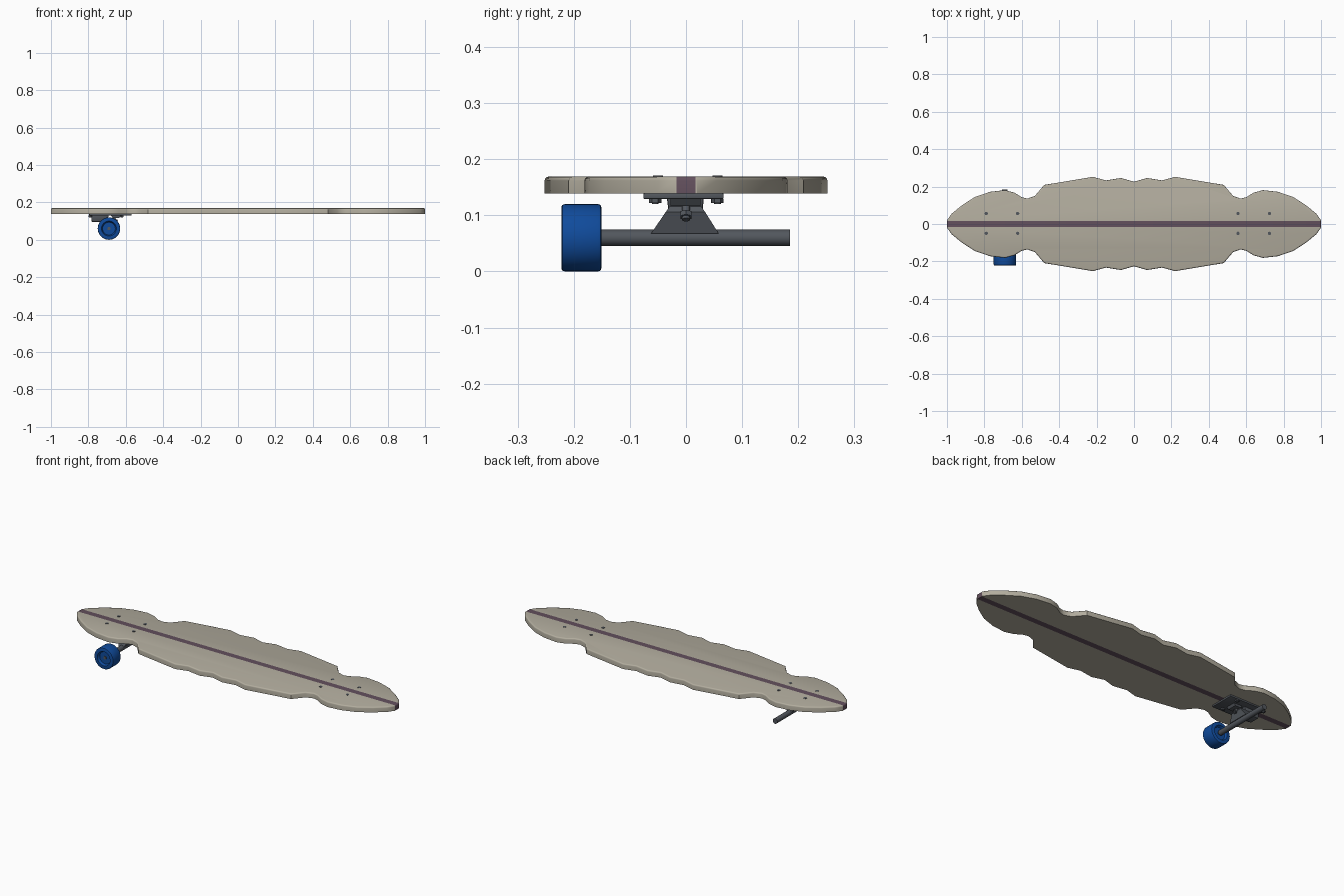
import bpy, bmesh, math
from mathutils import Vector, Matrix

if "Cube" in bpy.data.objects:
    bpy.data.objects.remove(bpy.data.objects["Cube"])


def material(name, rgb):
    m = bpy.data.materials.new(name)
    m.diffuse_color = (*rgb, 1)
    m.use_nodes = True
    m.node_tree.nodes["Principled BSDF"].inputs["Base Color"].default_value = m.diffuse_color
    return m


WOOD = material("pale_wood", (0.45, 0.42, 0.345))
STRIPE = material("plum_stripe", (0.125, 0.08, 0.11))
METAL = material("grey_metal", (0.085, 0.095, 0.11))
BLUE = material("blue_urethane", (0.005, 0.07, 0.33))


def finish(name, bm, *mats):
    bmesh.ops.recalc_face_normals(bm, faces=bm.faces[:])
    me = bpy.data.meshes.new(name)
    bm.to_mesh(me)
    bm.free()
    ob = bpy.data.objects.new(name, me)
    bpy.context.collection.objects.link(ob)
    for m in mats:
        me.materials.append(m)
    bpy.ops.object.select_all(action='DESELECT')
    ob.select_set(True)
    bpy.context.view_layer.objects.active = ob
    bpy.ops.object.shade_smooth_by_angle(angle=math.radians(35))
    return ob


def rod(name, a, b, r, mat, sides=24):
    a, b = Vector(a), Vector(b)
    bm = bmesh.new()
    rot = (b - a).to_track_quat('Z', 'Y').to_matrix().to_4x4()
    bmesh.ops.create_cone(bm, cap_ends=True, segments=sides, radius1=r, radius2=r,
                          depth=(b - a).length, matrix=Matrix.Translation((a + b) / 2) @ rot)
    return finish(name, bm, mat)


def block(name, low, high, z0, z1, bevel=0.0):
    """Tapered block; low and high are (x0, x1, y0, y1) rectangles."""
    bm = bmesh.new()
    rings = [[bm.verts.new(p) for p in ((r[0], r[2], z), (r[1], r[2], z), (r[1], r[3], z), (r[0], r[3], z))]
             for r, z in ((low, z0), (high, z1))]
    for r in rings:
        bm.faces.new(r)
    for i in range(4):
        j = (i + 1) % 4
        bm.faces.new((rings[0][i], rings[0][j], rings[1][j], rings[1][i]))
    if bevel:
        bmesh.ops.bevel(bm, geom=bm.edges[:], offset=bevel, segments=2, profile=0.5, affect='EDGES')
    return finish(name, bm, METAL)


# Deck: quarter outline mirrored in x and y, rounded top edge, stripe cut through
quarter = [(1, 0.02), (0.975, 0.055), (0.92, 0.1), (0.85, 0.145), (0.77, 0.172), (0.69, 0.181),
           (0.64, 0.168), (0.6, 0.143), (0.57, 0.136), (0.53, 0.15), (0.48, 0.209),
           (0.22, 0.252), (0.15, 0.233), (0.07, 0.246)]
upper = quarter + [(0, 0.226)] + [(-x, y) for x, y in reversed(quarter)]
outline = upper + [(x, -y) for x, y in reversed(upper)]
Z0, Z1 = 0.139, 0.169
bm = bmesh.new()
face = bm.faces.new([bm.verts.new((x, y, Z0)) for x, y in outline])
new = bmesh.ops.extrude_face_region(bm, geom=[face], use_keep_orig=True)["geom"]
bmesh.ops.translate(bm, vec=(0, 0, Z1 - Z0), verts=[g for g in new if isinstance(g, bmesh.types.BMVert)])
rim = [e for e in bm.edges if all(v.co.z > Z1 - 1e-4 for v in e.verts)]
bmesh.ops.bevel(bm, geom=rim, offset=0.007, segments=3, profile=0.5, affect='EDGES')
for y in (-0.017, 0.017):
    bmesh.ops.bisect_plane(bm, geom=bm.verts[:] + bm.edges[:] + bm.faces[:],
                           plane_co=(0, y, 0), plane_no=(0, 1, 0))
for f in bm.faces:
    f.material_index = 1 if abs(f.calc_center_median().y) < 0.0169 and all(abs(v.co.y) < 0.018 for v in f.verts) else 0
finish("deck", bm, WOOD, STRIPE)

# Mounting bolts: all heads show on top, shanks and nuts only where the truck is
for cx, has_truck in ((-0.706, True), (0.64, False)):
    for dx in (-0.084, 0.084):
        for y in (-0.05, 0.056):
            p = (cx + dx, y)
            rod("bolt_head", (*p, 0.165), (*p, 0.1705), 0.009, METAL, 12)
            if has_truck:
                y2 = y - 0.005 if y < 0 else y
                rod("bolt_shank", (p[0], y2, 0.12), (p[0], y2, 0.15), 0.006, METAL, 12)
                rod("bolt_nut", (p[0], y2, 0.122), (p[0], y2, 0.129), 0.011, METAL, 6)

# Truck baseplate with its raised kingpin and pivot housings
WX, AZ = -0.69, 0.06
plate = (-0.795, -0.57, -0.076, 0.067)
block("baseplate", plate, plate, 0.129, 0.139, 0.002)
block("kingpin_housing", (-0.782, -0.705, -0.03, 0.028), (-0.785, -0.69, -0.034, 0.032), 0.096, 0.131, 0.003)
block("pivot_housing", (-0.67, -0.635, -0.028, 0.026), (-0.68, -0.625, -0.028, 0.026), 0.117, 0.131)
rod("kingpin", (-0.65, 0, 0.092), (-0.67, 0, 0.131), 0.007, METAL, 12)
rod("kingpin_nut", (-0.652, 0, 0.097), (-0.656, 0, 0.105), 0.011, METAL, 6)

# Hanger and axle
block("hanger", (-0.708, -0.674, -0.062, 0.058), (-0.725, -0.663, -0.036, 0.034), 0.068, 0.106)
block("hanger_crown", (-0.725, -0.663, -0.036, 0.034), (-0.72, -0.668, -0.029, 0.027), 0.106, 0.116)
rod("axle", (WX, -0.155, AZ), (WX, 0.185, AZ), 0.0145, METAL)
rod("axle_end", (WX, -0.212, AZ), (WX, -0.15, AZ), 0.009, METAL, 16)

# Single wheel: lathed profile (radius, y) with recessed faces
profile = [(0, -0.208), (0.034, -0.208), (0.04, -0.222), (0.055, -0.222), (0.0585, -0.2205), (0.06, -0.216),
           (0.06, -0.157), (0.0585, -0.1525), (0.055, -0.151), (0.04, -0.151), (0.034, -0.163), (0, -0.163)]
bm = bmesh.new()
pts = [bm.verts.new((WX + r, y, AZ)) for r, y in profile]
edges = [bm.edges.new(pair) for pair in zip(pts, pts[1:])]
bmesh.ops.spin(bm, geom=pts + edges, cent=(WX, 0, AZ), axis=(0, 1, 0), angle=math.tau, steps=40)
bmesh.ops.remove_doubles(bm, verts=bm.verts[:], dist=1e-5)
finish("wheel", bm, BLUE)
